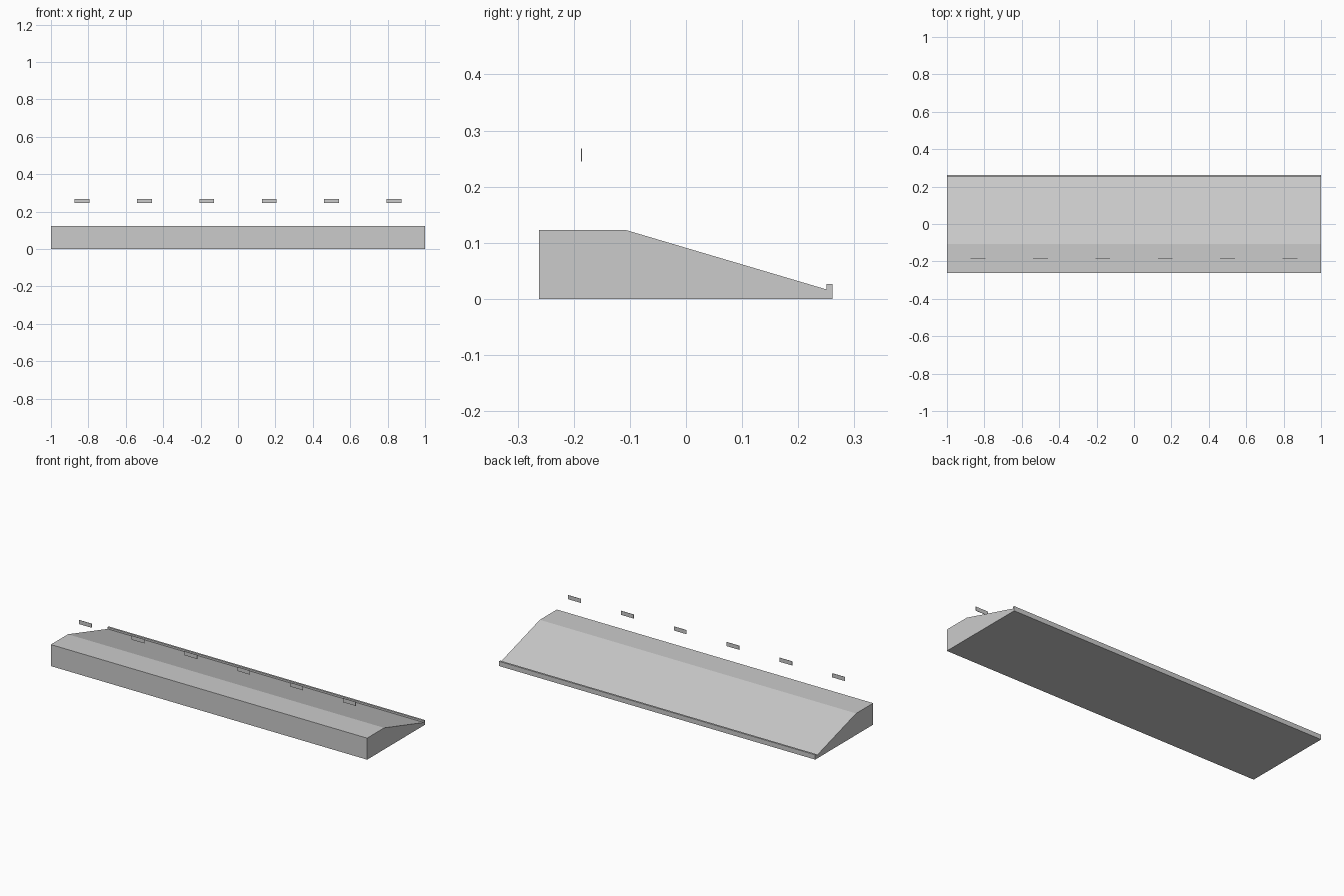
import bpy
import bmesh

cube = bpy.data.objects.get("Cube")
if cube:
    bpy.data.objects.remove(cube, do_unlink=True)

grey = bpy.data.materials.new("light grey")
grey.use_nodes = True
colour = (0.6, 0.6, 0.6, 1)
grey.diffuse_color = colour
grey.node_tree.nodes["Principled BSDF"].inputs["Base Color"].default_value = colour


def extrude_profile(name, profile, x0, x1):
    """Extrude a (y, z) outline along x."""
    bm = bmesh.new()
    face = bm.faces.new([bm.verts.new((x0, y, z)) for y, z in profile])
    grown = bmesh.ops.extrude_face_region(bm, geom=[face])
    verts = [g for g in grown["geom"] if isinstance(g, bmesh.types.BMVert)]
    bmesh.ops.translate(bm, verts=verts, vec=(x1 - x0, 0, 0))
    bmesh.ops.recalc_face_normals(bm, faces=bm.faces)
    mesh = bpy.data.meshes.new(name)
    bm.to_mesh(mesh)
    bm.free()
    mesh.materials.append(grey)
    obj = bpy.data.objects.new(name, mesh)
    bpy.context.collection.objects.link(obj)
    return obj


# Sloping roof slab with a flat front ledge and a small rear kerb
extrude_profile("sloped_slab", [
    (-0.262, 0), (0.261, 0), (0.261, 0.027), (0.25, 0.027),
    (0.25, 0.017), (-0.108, 0.123), (-0.262, 0.123)], -1, 1)

# Row of thin upright plates floating above the ledge
y, half_width, spacing, count = -0.186, 0.04, 0.334, 6
for i in range(count):
    x = (i - (count - 1) / 2) * spacing
    extrude_profile(f"floating_plate_{i + 1}", [
        (y - 0.001, 0.245), (y + 0.001, 0.245),
        (y + 0.001, 0.268), (y - 0.001, 0.268)], x - half_width, x + half_width)
